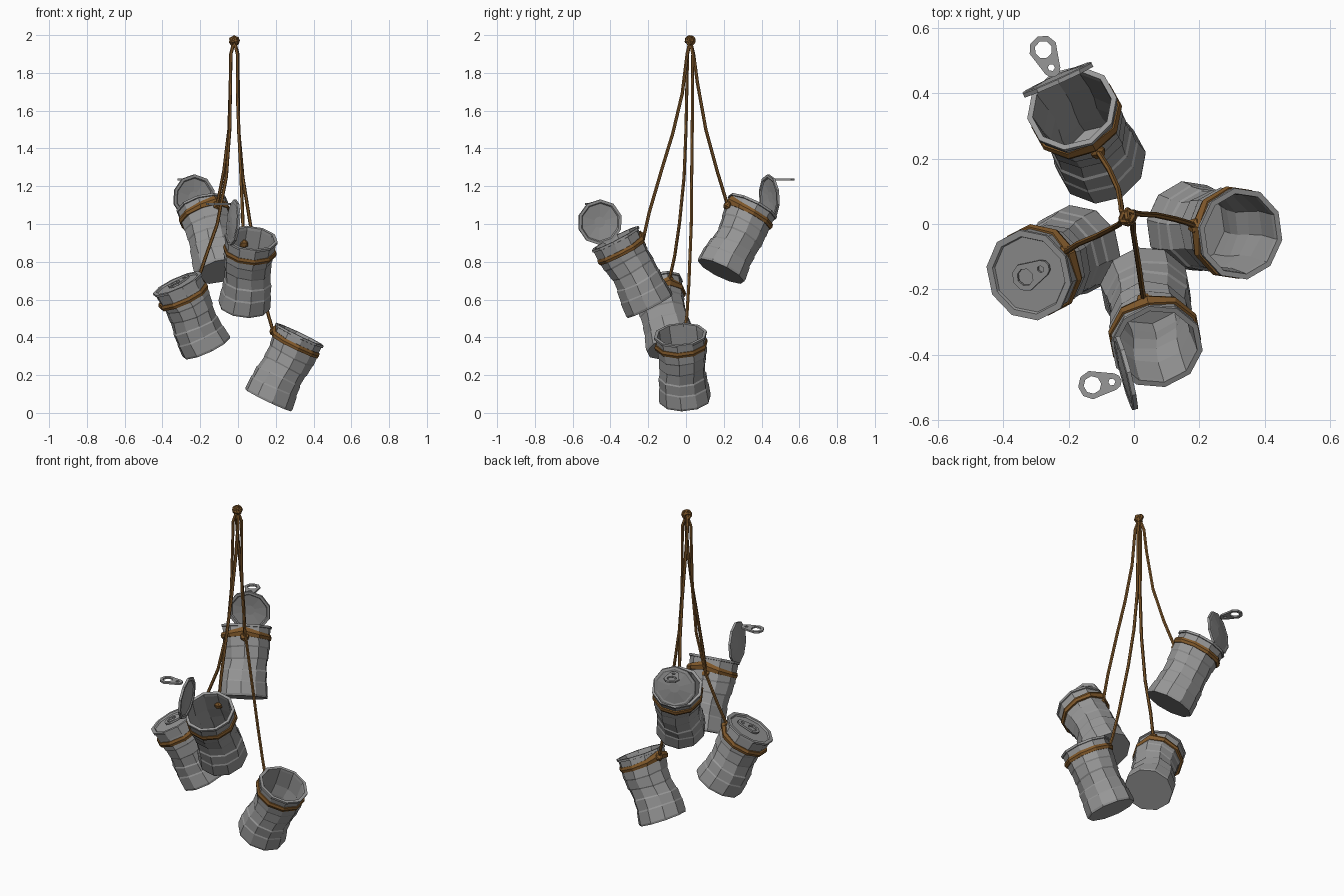
import bpy, bmesh, math
from mathutils import Vector, Matrix

if "Cube" in bpy.data.objects:
    bpy.data.objects.remove(bpy.data.objects["Cube"])

def mat(name, c):
    m = bpy.data.materials.new(name)
    m.diffuse_color = (*c, 1)
    m.use_nodes = True
    m.node_tree.nodes["Principled BSDF"].inputs["Base Color"].default_value = m.diffuse_color
    return m

TIN = mat("tin grey", (0.31, 0.31, 0.31))
ROPE = mat("rope brown", (0.22, 0.10, 0.024))
N = 10
Z = Vector((0, 0, 1))

def add(name, me, m):
    me.materials.clear()
    me.materials.append(m)
    o = bpy.data.objects.new(name, me)
    bpy.context.collection.objects.link(o)
    return o

def from_bm(name, bm, m):
    bmesh.ops.recalc_face_normals(bm, faces=bm.faces)
    me = bpy.data.meshes.new(name)
    bm.to_mesh(me)
    bm.free()
    return add(name, me, m)

def loft(name, rings, m, caps=True, closed=False):
    bm = bmesh.new()
    vs = [[bm.verts.new(p) for p in r] for r in rings]
    pairs = list(zip(vs, vs[1:])) + ([(vs[-1], vs[0])] if closed else [])
    for a, b in pairs:
        n = len(a)
        for i in range(n):
            bm.faces.new((a[i], a[(i + 1) % n], b[(i + 1) % n], b[i]))
    if caps:
        bm.faces.new(vs[0])
        bm.faces.new(vs[-1])
    return from_bm(name, bm, m)

def curve_mesh(name, loops, m, dims='3D', cyclic=False, bevel=0.0, extrude=0.0, mtx=Matrix()):
    cu = bpy.data.curves.new(name, 'CURVE')
    cu.dimensions = dims
    if dims == '2D':
        cu.fill_mode = 'BOTH'
    else:
        cu.use_fill_caps = True
    cu.bevel_depth, cu.bevel_resolution, cu.extrude = bevel, 1, extrude
    for pts in loops:
        s = cu.splines.new('POLY')
        s.points.add(len(pts) - 1)
        for q, p in zip(s.points, pts):
            q.co = (p[0], p[1], p[2] if len(p) > 2 else 0, 1)
        s.use_cyclic_u = cyclic
    tmp = bpy.data.objects.new(name + "_tmp", cu)
    bpy.context.collection.objects.link(tmp)
    dg = bpy.context.evaluated_depsgraph_get()
    me = bpy.data.meshes.new_from_object(tmp.evaluated_get(dg))
    bpy.data.objects.remove(tmp)
    me.transform(mtx)
    for p in me.polygons:
        p.material_index = 0
        p.use_smooth = False
    return add(name, me, m)

def basis(x, n, o):
    n = Vector(n).normalized()
    x = Vector(x)
    x = (x - n * x.dot(n)).normalized()
    y = n.cross(x)
    return Matrix.Translation(o) @ Matrix((x, y, n)).transposed().to_4x4()

# Wall profile: fraction of height, radius (outside up, over the lip, inside down)
OUTER = [(0, .136), (.03, .139), (.2, .134), (.22, .130), (.36, .129), (.38, .124), (.52, .122),
         (.54, .126), (.68, .127), (.70, .131), (.86, .133), (.965, .135), (.968, .142), (1, .142)]
INNER = [(1, .125), (.96, .123), (.7, .120), (.53, .115), (.37, .114), (.2, .119), (.03, .125)]
LID = [(1, .122), (.975, .118)]

def can(i, top, bottom, closed):
    top, bottom = Vector(top), Vector(bottom)
    L = (top - bottom).length
    M = basis(Z, top - bottom, bottom)      # local x points uphill
    def ring(t, r):
        k = math.sin(math.pi * t)
        sx = 0.007 * math.sin(2 * math.pi * t + i * 1.7)
        sy = 0.007 * math.sin(2 * math.pi * t + i * 2.9 + 1)
        out = []
        for j in range(N):
            a = 2 * math.pi * j / N
            rr = r + 0.003 * k * math.sin(3 * a + 9 * t + i)
            h = t * L + 0.005 * k * math.sin(2 * a + i * 2 + 7 * t) * (t < .95)
            out.append(M @ Vector((rr * math.cos(a) + sx * k, rr * math.sin(a) + sy * k, h)))
        return out
    prof = OUTER + (LID if closed else INNER)
    loft("can_%d" % i, [ring(t, r) for t, r in prof], TIN)
    return M, L

def strap(i, M, L, drop, knot):
    # Band round the can, rising towards its knot
    secs = []
    for j in range(N):
        a = 2 * math.pi * j / N
        near = max(0, math.cos(a)) ** 6
        h = L - drop + 0.022 * near
        w = 0.015 + 0.010 * near
        secs.append([M @ Vector((r * math.cos(a), r * math.sin(a), h + z)) for r, z in
                     ((.127, -w), (.139, -w), (.144 + .006 * near, 0), (.139, w), (.127, w))])
    loft("strap_%d" % i, secs, ROPE, caps=False, closed=True)
    bm = bmesh.new()
    bmesh.ops.create_icosphere(bm, subdivisions=1, radius=0.026)
    T = basis(M.col[0].xyz, M.col[2].xyz, knot)
    bmesh.ops.transform(bm, matrix=T @ Matrix.Diagonal((.75, 1.05, 1, 1)), verts=bm.verts)
    from_bm("strap_knot_%d" % i, bm, ROPE)

def pull_tab(i, mtx):
    def circ(cx, r, n, a0=0, a1=360, end=False):
        k = n - 1 if end else n
        return [(cx + r * math.cos(math.radians(a0 + (a1 - a0) * j / k)),
                 r * math.sin(math.radians(a0 + (a1 - a0) * j / k))) for j in range(n)]
    outline = circ(0, .044, 7, 55, 305, True) + circ(.064, .026, 5, -75, 75, True)
    curve_mesh("pull_tab_%d" % i, [outline, circ(0, .027, 8), circ(.06, .011, 6)], TIN,
               '2D', True, extrude=0.005, mtx=mtx)

def open_lid(i, centre, normal, up=Z):
    # Bent-back lid: slightly domed disc with a raised edge
    M = basis(up, normal, centre)
    prof = [(.03, .010), (.10, .002), (.108, .004), (.121, .001), (.121, -.012),
            (.106, -.012), (.10, -.006), (.03, .001)]
    loft("open_lid_%d" % i, [[M @ Vector((r * math.cos(2 * math.pi * j / N),
         r * math.sin(2 * math.pi * j / N), z)) for j in range(N)] for r, z in prof], TIN)

# Each can: top centre, bottom centre, closed?, strap drop, strap knot, rope points in between
cans = [
    ((-.19, .355, 1.095), (-.095, .185, .75), False, .062, (-.11, .22, 1.1),
     [(-.038, .04, 1.90), (-.04, .06, 1.75), (-.048, .105, 1.5), (-.075, .165, 1.28)]),
    ((-.322, -.157, .686), (-.165, -.075, .345), True, .08, (-.212, -.088, .705),
     [(-.038, .008, 1.90), (-.044, .0, 1.5), (-.062, -.01, 1.25), (-.11, -.035, 1.0), (-.17, -.06, .83)]),
    ((.07, -.375, .925), (.033, -.19, .565), False, .075, (.03, -.232, .895),
     [(-.003, .006, 1.90), (-.003, -.02, 1.69), (.005, -.07, 1.48), (.014, -.125, 1.30), (.024, -.195, 1.06)]),
    ((.327, -.03, .416), (.16, -.005, .067), False, .06, (.185, -.005, .435),
     [(-.001, .036, 1.90), (.003, .033, 1.5), (.025, .03, 1.25), (.065, .028, 1.0), (.125, .015, .68), (.16, .005, .52)]),
]
HUB = Vector((-.02, .022, 1.97))
for i, (top, bot, closed, drop, knot, path) in enumerate(cans, 1):
    M, L = can(i, top, bot, closed)
    strap(i, M, L, drop, knot)
    curve_mesh("rope_%d" % i, [[HUB] + path + [knot]], ROPE, bevel=0.009)
    if closed:
        pull_tab(i, M @ Matrix.Translation((-.01, 0, L + .003)))

# Bent lids with their pull tabs
open_lid(1, (-.235, .446, 1.142), (-.41, .91, .05))
pull_tab(1, basis((.4, -.9, -.06), Z, (-.277, .533, 1.235)))
open_lid(3, (-.03, -.457, 1.01), (-.97, -.25, .08))
pull_tab(3, basis((1, .15, 0), Z, (-.127, -.492, 1.105)))

# Top knot made from crossing rope loops
for k, ax in enumerate(((1, .2, .3), (-.2, 1, .4), (.3, -.4, 1), (-.7, .6, .5))):
    B = basis((.3, .5, .8) if k != 2 else (1, 0, 0), ax, HUB)
    pts = [B @ Vector((.021 * math.cos(a), .021 * math.sin(a), .005 * (-1) ** k))
           for a in [2 * math.pi * j / 8 for j in range(8)]]
    curve_mesh("top_knot_%d" % (k + 1), [pts], ROPE, cyclic=True, bevel=0.009)
